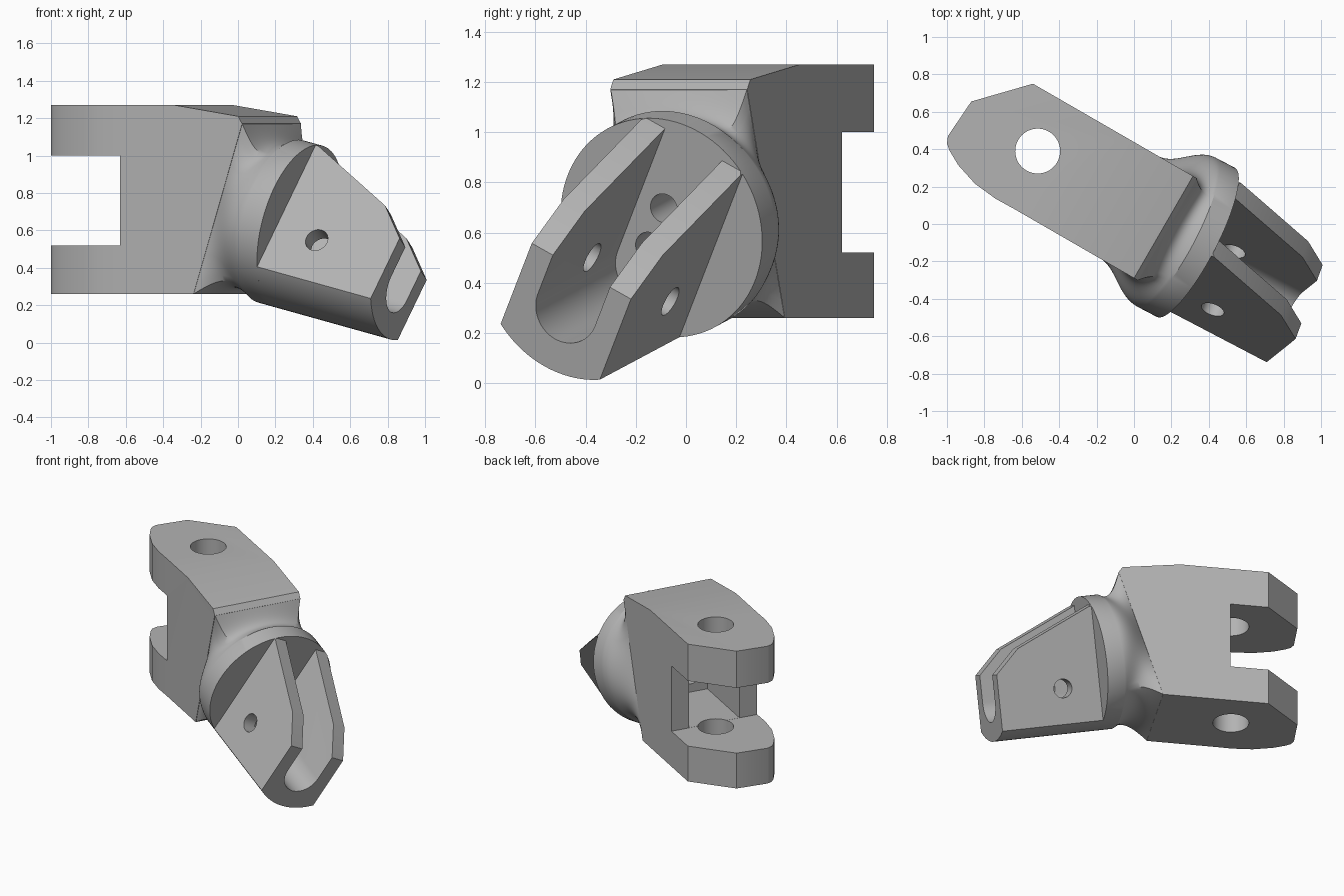
import bpy, bmesh, math
from mathutils import Matrix, Vector

if "Cube" in bpy.data.objects:
    bpy.data.objects.remove(bpy.data.objects["Cube"])

GREY = (0.45, 0.45, 0.45, 1)
mat = bpy.data.materials.new("plain grey")
mat.use_nodes = True
mat.diffuse_color = GREY
mat.node_tree.nodes["Principled BSDF"].inputs["Base Color"].default_value = GREY


def frame(a, b, c, origin=(0, 0, 0)):
    m = Matrix((a, b, c)).transposed().to_4x4()
    m.translation = Vector(origin)
    return m


def finish(name, bm):
    bmesh.ops.recalc_face_normals(bm, faces=bm.faces)
    mesh = bpy.data.meshes.new(name)
    bm.to_mesh(mesh)
    bm.free()
    mesh.materials.append(mat)
    ob = bpy.data.objects.new(name, mesh)
    bpy.context.collection.objects.link(ob)
    return ob


def prism(name, pts, lo, hi, m):
    """Extrude a 2D outline from lo to hi along the third axis of m."""
    bm = bmesh.new()
    face = bm.faces.new([bm.verts.new(m @ Vector((a, b, lo))) for a, b in pts])
    top = bmesh.ops.extrude_face_region(bm, geom=[face])["geom"]
    shift = m.to_3x3() @ Vector((0, 0, hi - lo))
    bmesh.ops.translate(bm, vec=shift, verts=[v for v in top if isinstance(v, bmesh.types.BMVert)])
    return finish(name, bm)


def arc(cx, cy, r, start=0, end=360, n=48):
    steps = n if end - start == 360 else n + 1
    angles = [math.radians(start + (end - start) * i / n) for i in range(steps)]
    return [(cx + r * math.cos(a), cy + r * math.sin(a)) for a in angles]


def boolean(ob, cutter, op="DIFFERENCE", keep=False):
    mod = ob.modifiers.new("cut", "BOOLEAN")
    mod.operation, mod.object, mod.solver = op, cutter, "EXACT"
    bpy.context.view_layer.objects.active = ob
    bpy.ops.object.modifier_apply(modifier=mod.name)
    if not keep:
        bpy.data.objects.remove(cutter)


# Directions: the block runs along u, the tongue along w with a roll
Z = Vector((0, 0, 1))
u = Vector((math.cos(math.radians(30)), -0.5, 0))
v = Vector((0.5, u.x, 0))
w = Vector((0.86, -0.45, -0.24)).normalized()
q = Vector((0.31, 0.83, -0.47))
q = (q - w * q.dot(w)).normalized()
p = w.cross(q)
world = Matrix.Identity(4)
block_side = frame(u, Z, v)
tongue_end = frame(q, p, w)
tongue_side = frame(w, p, q)

# Block: plan outline intersected with its side profile
plan = [(-0.54, 0.75), (-0.87, 0.655), (-0.995, 0.47), (-1, 0.43), (-0.985, 0.39),
        (-0.94, 0.315), (-0.85, 0.215), (-0.74, 0.135), (-0.64, 0.08), (0.5, -0.578), (0.5, 0.15)]
profile = [(-1.5, 0.26), (-0.13, 0.26), (0.17, 1.17), (0.145, 1.21), (-0.25, 1.27), (-1.5, 1.27)]
block = prism("fork_block", plan, 0.2, 1.4, world)
boolean(block, prism("block_profile", profile, -1, 1, block_side), "INTERSECT")


def box(u0, u1, z0, z1):
    return [(u0, z0), (u1, z0), (u1, z1), (u0, z1)]


# Fork gap, inner pocket and vertical pin hole
boolean(block, prism("fork_gap", box(-2, -0.585, 0.52, 1.0), -1, 1, block_side))
boolean(block, prism("pocket", box(-0.7, -0.08, 0.521, 0.999), -0.12, 0.25, block_side))
boolean(block, prism("pin_hole", arc(-0.515, 0.39, 0.12), 0, 2, world))

# Neck: loft from the block's slanted end face to a round collar
SEG, STEPS, R = 96, 14, 0.45
QC, PC, COLLAR = -0.27, 0.63, 0.18
end_up = (u * 0.3 + Z * 0.91).normalized()
end_mid = u * 0.02 + v * 0.065 + Z * 0.715
side = Z.cross(w).normalized()
up = w.cross(side)


def collar_point(a, depth):
    return q * QC + p * PC + w * depth + (side * math.cos(a) + up * math.sin(a)) * R


def end_point(a):
    c, s = math.cos(a), math.sin(a)
    k = 1 / max(abs(c) / 0.313, abs(s) / 0.478)
    return end_mid + v * (c * k) + end_up * (s * k)


bm = bmesh.new()
rings = []
corner = math.atan2(0.478, 0.313)
for i in range(STEPS + 2):
    t = min(i / STEPS, 1)
    shape = math.sin(t * math.pi / 2)
    ring = []
    for j in range(SEG):
        a = 2 * math.pi * j / SEG
        # snap the nearest ring points to the four face corners
        for sign in (corner, math.pi - corner, math.pi + corner, 2 * math.pi - corner):
            if abs(a - sign) < math.pi / SEG:
                a = sign
        if i > STEPS:
            ring.append(bm.verts.new(collar_point(a, COLLAR)))
            continue
        start, goal = end_point(a), collar_point(a, COLLAR - 0.12)
        pt = start.lerp(goal, shape)
        # keep the axial travel even while the outline rounds off quickly
        pt += w * (goal - start).dot(w) * (t - shape)
        # slight waist above and below
        pt -= up * math.sin(a) * 0.05 * math.sin(math.pi * t)
        ring.append(bm.verts.new(pt))
    rings.append(ring)
for r0, r1 in zip(rings, rings[1:]):
    for j in range(SEG):
        k = (j + 1) % SEG
        bm.faces.new((r0[j], r0[k], r1[k], r1[j]))
bm.faces.new(rings[0])
bm.faces.new(rings[-1])
neck = finish("round_neck", bm)

# Tongue: round bar trimmed to flat sides and a sloping top
tongue = prism("forked_tongue", arc(QC, PC, R, n=96), COLLAR, 0.886, tongue_end)
outline = [(0, 0), (1, 0), (1, 0.46), (0.886, 0.626), (0.72, 0.785), (0.19, 1.015), (0, 1.1)]
boolean(tongue, prism("tongue_outline", outline, QC - 0.238, QC + 0.238, tongue_side), "INTERSECT")

# Round-bottomed slot and cross pin hole
slot = arc(QC, 0.445, 0.137, 180, 360, 32) + [(QC + 0.137, 1.4), (QC - 0.137, 1.4)]
boolean(tongue, prism("tongue_slot", slot, 0.1, 1.2, tongue_end))
boolean(tongue, prism("cross_hole", arc(0.436, 0.488, 0.063), -1, 1, tongue_side))

# Two small bores from the slot through to the pocket
for height in (0.71, 0.53):
    bore = prism("bore", arc(QC - 0.02, height, 0.06, n=32), -0.3, 0.3, tongue_end)
    boolean(neck, bore, keep=True)
    boolean(block, bore)

# Smooth curved areas, keep crisp edges
bpy.ops.object.select_all(action="DESELECT")
for ob in (block, neck, tongue):
    ob.select_set(True)
bpy.context.view_layer.objects.active = block
bpy.ops.object.shade_smooth_by_angle(angle=math.radians(30))
